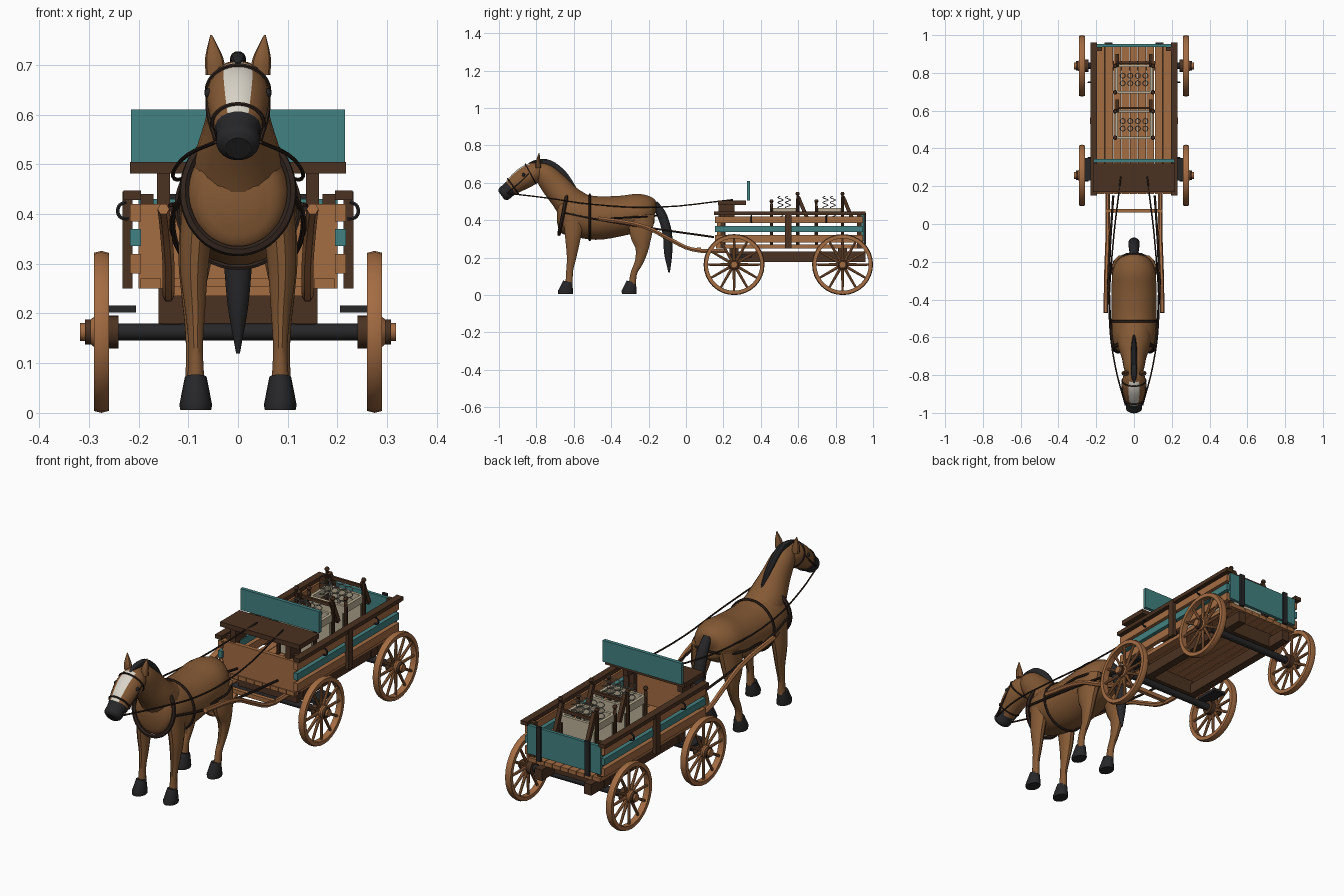
import bpy, bmesh
from math import sin, cos, pi, radians
from mathutils import Vector, Matrix

cube = bpy.data.objects.get("Cube")
if cube:
    bpy.data.objects.remove(cube)


def material(name, r, g, b):
    m = bpy.data.materials.new(name)
    m.use_nodes = True
    m.diffuse_color = (r, g, b, 1)
    m.node_tree.nodes["Principled BSDF"].inputs["Base Color"].default_value = (r, g, b, 1)
    return m


coat = material("horse coat brown", .23, .1, .035)
black = material("black hair and iron", .02, .02, .022)
white = material("blaze white", .7, .66, .58)
wood = material("warm wood", .37, .15, .055)
dark = material("dark wood", .07, .032, .015)
teal = material("teal paint", .055, .22, .22)
cream = material("cream cloth", .5, .43, .3)
grey = material("spring grey", .25, .24, .2)
leather = material("harness leather", .03, .017, .012)
made = []
BOTH = (("left", 1), ("right", -1))


def add(name, bm, *mats):
    me = bpy.data.meshes.new(name)
    bmesh.ops.recalc_face_normals(bm, faces=bm.faces[:])
    bm.to_mesh(me)
    bm.free()
    for m in mats:
        me.materials.append(m)
    ob = bpy.data.objects.new(name, me)
    bpy.context.collection.objects.link(ob)
    made.append(ob)
    return ob


def box(name, mat, x, y, z, tilt=0):
    """Box from (low, high) ranges, optionally tilted about x."""
    bm = bmesh.new()
    mid = Vector([sum(r) / 2 for r in (x, y, z)])
    size = [r[1] - r[0] for r in (x, y, z)]
    mtx = Matrix.Translation(mid) @ Matrix.Rotation(tilt, 4, 'X') @ Matrix.Diagonal((*size, 1))
    bmesh.ops.create_cube(bm, size=1, matrix=mtx)
    return add(name, bm, mat)


def pair(name, mat, x, y, z, tilt=0):
    for side, s in BOTH:
        box(side + "_" + name, mat, sorted((s * x[0], s * x[1])), y, z, tilt)


def loft(name, pts, mats, sides=16, steps=4):
    """Smooth skin over elliptical sections: x, y, z, half width, half depth."""
    p = [Vector(q) for q in pts]
    p = [p[0] * 2 - p[1]] + p + [p[-1] * 2 - p[-2]]
    rows = []
    for a, b, c, d in zip(p, p[1:], p[2:], p[3:]):
        for k in range(steps):
            t = k / steps
            rows.append((b * 2 + (c - a) * t + (a * 2 - b * 5 + c * 4 - d) * t ** 2
                         + (b * 3 - a - c * 3 + d) * t ** 3) / 2)
    rows.append(p[-2])
    bm, rings = bmesh.new(), []
    for i, r in enumerate(rows):
        step = rows[min(i + 1, len(rows) - 1)] - rows[max(i - 1, 0)]
        v = Vector(step[:3]).normalized().cross(Vector((1, 0, 0))).normalized()
        u = Vector((1, 0, 0))
        angles = [2 * pi * (j + .5) / sides for j in range(sides)]
        rings.append([bm.verts.new(Vector(r[:3]) + u * r[3] * sin(a) + v * r[4] * cos(a)) for a in angles])
    for lo, hi in zip(rings, rings[1:]):
        for j in range(sides):
            k = (j + 1) % sides
            bm.faces.new((lo[j], lo[k], hi[k], hi[j]))
    bm.faces.new(rings[0])
    bm.faces.new(rings[-1])
    return add(name, bm, *mats)


def tube(name, pts, r, mat, closed=False, smooth=True):
    cu = bpy.data.curves.new(name, 'CURVE')
    cu.dimensions, cu.bevel_depth, cu.bevel_resolution = '3D', r, 1
    cu.resolution_u, cu.use_fill_caps = 4, True
    if smooth:
        sp = cu.splines.new('BEZIER')
        sp.bezier_points.add(len(pts) - 1)
        for bp, q in zip(sp.bezier_points, pts):
            bp.co, bp.handle_left_type, bp.handle_right_type = q, 'AUTO', 'AUTO'
    else:
        sp = cu.splines.new('POLY')
        sp.points.add(len(pts) - 1)
        for bp, q in zip(sp.points, pts):
            bp.co = (*q, 1)
    sp.use_cyclic_u = closed
    tmp = bpy.data.objects.new(name + "_path", cu)
    bm = bmesh.new()
    bm.from_mesh(tmp.to_mesh())
    tmp.to_mesh_clear()
    bpy.data.objects.remove(tmp)
    return add(name, bm, mat)


def band(name, y, z, w, h, tilt, r, mat=leather):
    """Elliptical strap around the body or head."""
    ring = [2 * pi * i / 16 for i in range(16)]
    tube(name, [(w * sin(a), y + h * cos(a) * sin(tilt), z + h * cos(a) * cos(tilt)) for a in ring], r, mat, True)


def lathe(name, profile, x, y, z, mat, closed=False, seg=32):
    """Turn (offset, radius) profile around a sideways axle."""
    bm = bmesh.new()
    rings = [[bm.verts.new((x + o, y + r * cos(2 * pi * j / seg), z + r * sin(2 * pi * j / seg)))
              for j in range(seg)] for o, r in profile]
    for lo, hi in zip(rings, rings[1:] + rings[:1] if closed else rings[1:]):
        for j in range(seg):
            bm.faces.new((lo[j], lo[j - 1], hi[j - 1], hi[j]))
    if not closed:
        bm.faces.new(rings[0])
        bm.faces.new(rings[-1])
    return add(name, bm, mat)


# Horse body, neck and head
loft("horse_body", [(0, -.69, .43, .04, .04), (0, -.67, .43, .09, .1), (0, -.6, .43, .115, .115),
                    (0, -.48, .412, .12, .118), (0, -.34, .425, .12, .108), (0, -.24, .445, .112, .1),
                    (0, -.18, .46, .075, .07), (0, -.16, .46, .02, .02)], [coat], 20)
loft("horse_neck", [(0, -.55, .42, .1, .12), (0, -.635, .51, .088, .083), (0, -.7, .585, .066, .073),
                    (0, -.755, .645, .055, .06), (0, -.8, .67, .04, .04)], [coat], 20)
head = loft("horse_head", [(0, -.765, .68, .03, .03), (0, -.8, .662, .055, .052), (0, -.85, .635, .064, .06),
                           (0, -.9, .602, .057, .053), (0, -.945, .565, .044, .041),
                           (0, -.975, .541, .043, .04), (0, -.987, .532, .026, .026)], [coat, black, white], 20)
for f in head.data.polygons:
    c, n = f.center, f.normal
    along = -.81 * c.y - .587 * c.z
    if along > .425:
        f.material_index = 1
    elif n.z > .3 and abs(n.x) < .45 and c.y < -.83:
        f.material_index = 2

# Mane, forelock and tail
loft("mane", [(0, -.59, .56, .008, .012), (0, -.655, .645, .015, .02), (0, -.73, .705, .016, .018),
              (0, -.8, .712, .015, .012), (0, -.84, .7, .006, .006)], [black], 10)
loft("tail", [(0, -.17, .49, .02, .02), (0, -.13, .43, .027, .026), (0, -.1, .33, .03, .026),
              (0, -.095, .22, .022, .022), (0, -.09, .12, .004, .004)], [black], 12)

# Ears, eyes and legs
for side, s in BOTH:
    loft(side + "_ear", [(s * .045, -.79, .68, .02, .015), (s * .048, -.79, .715, .018, .013),
                         (s * .054, -.785, .76, .002, .002)], [coat], 10)
    bm = bmesh.new()
    bmesh.ops.create_uvsphere(bm, u_segments=10, v_segments=8, radius=.01,
                              matrix=Matrix.Translation((s * .058, -.868, .643)))
    add(side + "_eye", bm, black)
    loft(side + "_front_leg", [(s * .078, -.6, .43, .036, .06), (s * .088, -.605, .3, .03, .042),
                               (s * .086, -.612, .2, .02, .026), (s * .085, -.622, .13, .015, .019),
                               (s * .085, -.625, .06, .018, .02)], [coat], 12)
    loft(side + "_hind_leg", [(s * .07, -.24, .43, .045, .075), (s * .085, -.24, .32, .036, .06),
                              (s * .09, -.235, .25, .026, .037), (s * .09, -.25, .18, .018, .024),
                              (s * .09, -.278, .12, .015, .018), (s * .09, -.287, .06, .017, .02)], [coat], 12)
    for part, y in (("front", -.632), ("hind", -.292)):
        loft(side + "_" + part + "_hoof", [(s * .085, y, .072, .022, .026), (s * .085, y - .012, .016, .033, .042),
                                           (s * .085, y - .012, .006, .031, .04)], [black], 14, 1)

# Harness straps, reins and shafts
band("collar", -.655, .445, .108, .122, .2, .01)
band("girth", -.515, .415, .122, .122, 0, .006)
band("noseband", -.925, .582, .052, .049, -.63, .004)
band("browband", -.83, .647, .063, .06, -.5, .004)
tube("breeching", [(-.135, -.4, .41), (-.115, -.22, .42), (0, -.155, .425), (.115, -.22, .42), (.135, -.4, .41)],
     .006, leather)
for side, s in BOTH:
    tube(side + "_cheek_strap", [(s * .062, -.84, .65), (s * .06, -.89, .6), (s * .046, -.95, .55)], .004, leather)
    tube(side + "_rein", [(s * .045, -.96, .545), (s * .1, -.75, .52), (s * .13, -.5, .485),
                          (s * .115, -.15, .47), (s * .07, .25, .51)], .004, leather)
    tube(side + "_trace", [(s * .11, -.65, .44), (s * .128, -.48, .405), (s * .13, -.2, .36), (s * .11, .15, .31)],
         .006, leather)
    tube(side + "_shaft", [(s * .14, .22, .235), (s * .14, .03, .245), (s * .14, -.09, .3),
                           (s * .145, -.22, .365), (s * .15, -.47, .41)], .012, wood)
box("shaft_crossbar", wood, (-.15, .15), (.06, .08), (.235, .255))

# Wheels and axles
R = .163
for end, y in (("front", .257), ("rear", .837)):
    lathe(end + "_axle", [(-.26, .017), (.26, .017)], 0, y, R, black, seg=12)
    box(end + "_bolster", dark, (-.16, .16), (y - .025, y + .025), (.18, .25))
    for side, s in BOTH:
        name = side + "_" + end
        lathe(name + "_rim", [(-.015, .14), (.015, .14), (.015, R - .004), (0, R), (-.015, R - .004)],
              s * .275, y, R, wood, True)
        lathe(name + "_hub", [(-.03, .026), (.015, .03), (.03, .018), (.043, .018)] if s > 0 else
              [(.03, .026), (-.015, .03), (-.03, .018), (-.043, .018)], s * .275, y, R, wood, seg=16)
        lathe(name + "_inner_band", [(-.0125, .033), (.0125, .033)], s * .2525, y, R, dark, seg=16)
        lathe(name + "_outer_band", [(-.006, .025), (.006, .025)], s * .302, y, R, dark, seg=16)
        bm = bmesh.new()
        for i in range(12):
            turn = Matrix.Translation((s * .275, y, R)) @ Matrix.Rotation(i * pi / 6, 4, 'X')
            bmesh.ops.create_cone(bm, cap_ends=True, segments=8, radius1=.008, radius2=.006, depth=.125,
                                  matrix=turn @ Matrix.Translation((0, 0, .083)))
        add(name + "_spokes", bm, wood)

# Wagon bed
for i in range(9):
    x = -.196 + i * .0437
    box("floor_plank", wood, (x, x + .041), (.16, .95), (.25, .27))
pair("sill", dark, (.115, .155), (.24, .96), (.178, .232))
box("front_panel", wood, (-.2, .2), (.165, .185), (.25, .42))
box("tailgate", teal, (-.2, .2), (.937, .953), (.29, .43))
pair("tailgate_strap", black, (.12, .145), (.95, .962), (.27, .44))
for label, mat, z in (("lower", wood, (.28, .32)), ("middle", teal, (.336, .37)), ("upper", wood, (.385, .42))):
    pair(label + "_side_plank", mat, (.195, .217), (.155, .945), z)
pair("top_rail", dark, (.195, .23), (.15, .96), (.428, .447))
pair("side_post", dark, (.212, .232), (.53, .565), (.25, .445))
for y in (.185, .915):
    pair("corner_post", dark, (.17, .196), (y, y + .022), (.25, .44))
pair("step", black, (.205, .27), (.23, .35), (.202, .216))
for side, s in BOTH:
    for y in (.35, .75):
        tube(side + "_hook", [(s * .225, y, .425), (s * .24, y, .415), (s * .238, y, .395), (s * .22, y, .39)],
             .004, black)

# Driver's seat
box("seat", dark, (-.217, .217), (.17, .32), (.482, .505))
box("seat_back", teal, (-.215, .215), (.325, .343), (.505, .61))
pair("seat_support", dark, (.137, .163), (.2, .26), (.42, .482))
pair("seat_bracket", dark, (.137, .163), (.175, .21), (.27, .482))

# Upturned chairs carried as cargo
for y in (.45, .69):
    for depth in (0, .14):
        box("chair_rail", cream, (-.1, .1), (y + depth, y + depth + .014), (.43, .465))
        box("chair_panel", cream, (-.085, .085), (y + depth + .002, y + depth + .01), (.28, .43))
    pair("chair_side_rail", cream, (.085, .1), (y, y + .15), (.43, .465))
    pair("chair_back_leg", dark, (.08, .098), (y + .165, y + .185), (.4, .53), .4)
    box("chair_brace", dark, (-.09, .09), (y + .158, y + .17), (.49, .505))
    for side, s in BOTH:
        for depth, top in ((.007, .49), (.147, .53)):
            loft(side + "_chair_leg", [(s * .1, y + depth, .27, .009, .009), (s * .1, y + depth, top - .03, .009, .009),
                                       (s * .1, y + depth, top, .006, .006), (s * .1, y + depth, top + .01, .012, .012),
                                       (s * .1, y + depth, top + .02, .008, .008)], [dark], 10, 2)
    for i in range(8):
        cx, cy = -.06 + .04 * (i % 4), y + .055 + .04 * (i // 4)
        coil = [(cx + .014 * cos(t * pi / 4), cy + .014 * sin(t * pi / 4), .42 + t * .0034) for t in range(33)]
        tube("spring", coil, .0025, grey, smooth=False)

# Smooth shading with sharp edges kept
bpy.ops.object.select_all(action='DESELECT')
for ob in made:
    ob.select_set(True)
bpy.context.view_layer.objects.active = made[0]
bpy.ops.object.shade_smooth_by_angle(angle=radians(35))
